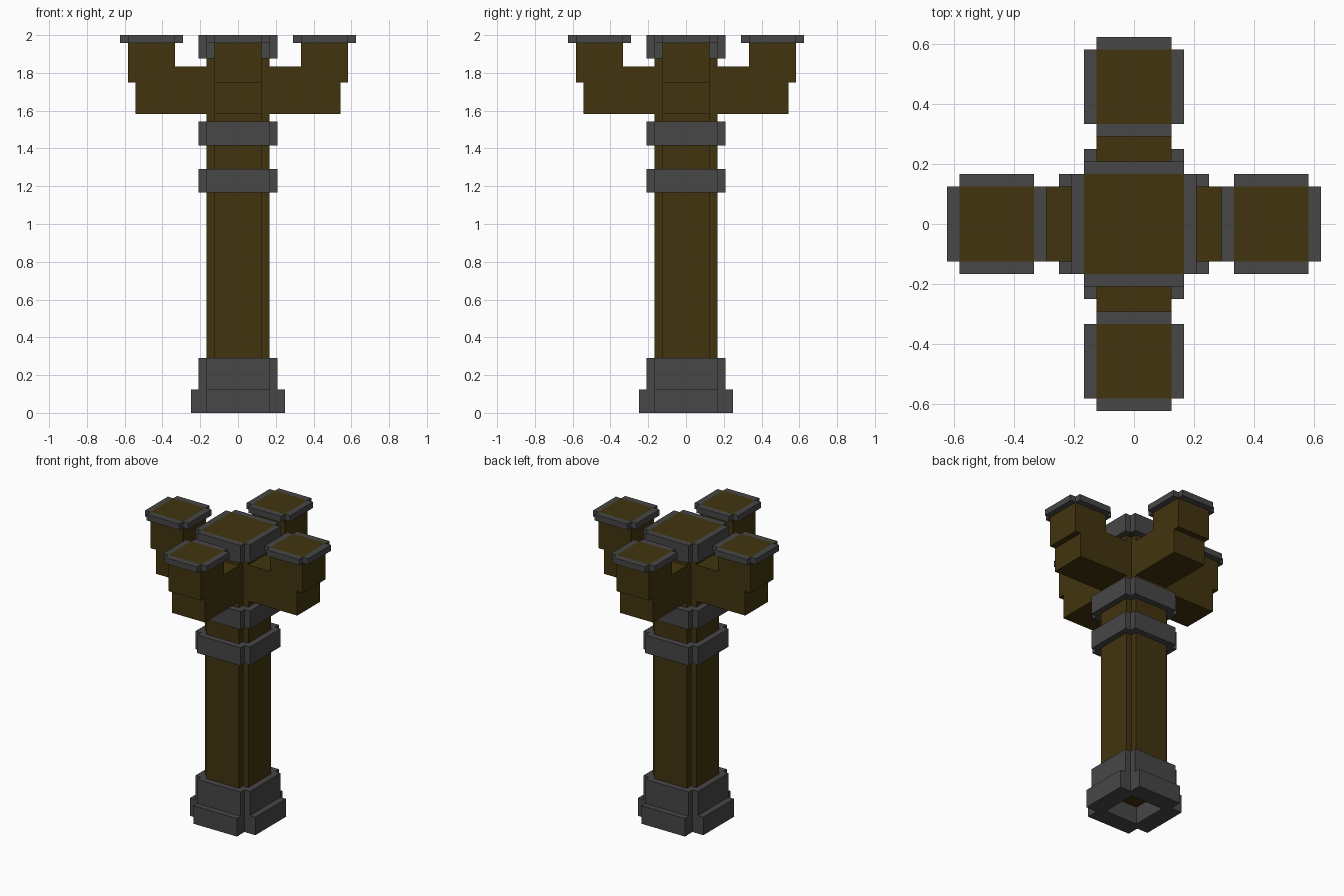
import bpy, bmesh
from mathutils import Matrix, Vector

if "Cube" in bpy.data.objects:
    bpy.data.objects.remove(bpy.data.objects["Cube"])

U = 1 / 24  # the model sits on a regular grid of this step


def material(name, rgb):
    m = bpy.data.materials.new(name)
    m.diffuse_color = (*rgb, 1)
    m.use_nodes = True
    m.node_tree.nodes["Principled BSDF"].inputs["Base Color"].default_value = m.diffuse_color
    return m


WOOD = material("dark_wood", (0.054, 0.034, 0.0048))
IRON = material("dark_grey_metal", (0.063, 0.063, 0.063))


def finish(name, bm, mat):
    bmesh.ops.recalc_face_normals(bm, faces=bm.faces[:])
    me = bpy.data.meshes.new(name)
    bm.to_mesh(me)
    bm.free()
    me.materials.append(mat)
    ob = bpy.data.objects.new(name, me)
    bpy.context.collection.objects.link(ob)
    return ob


def add_box(bm, x, y, z):
    """Box from (min, max) ranges in grid steps."""
    size = [(r[1] - r[0]) * U for r in (x, y, z)]
    mid = [(r[1] + r[0]) * U / 2 for r in (x, y, z)]
    bmesh.ops.create_cube(bm, size=1, matrix=Matrix.Translation(mid) @ Matrix.Diagonal((*size, 1)))


def cross_prism(name, reach, width, z0, z1, mat):
    """Cross-shaped outline (half reach, half width) extruded from z0 to z1."""
    a, b = reach, width
    quarter = [(a, -b), (a, b), (b, b)]
    pts = []
    for _ in range(4):
        pts += quarter
        quarter = [(-y, x) for x, y in quarter]
    bm = bmesh.new()
    face = bm.faces.new([bm.verts.new((x * U, y * U, z0 * U)) for x, y in pts])
    ext = bmesh.ops.extrude_face_region(bm, geom=[face])
    top = [v for v in ext["geom"] if isinstance(v, bmesh.types.BMVert)]
    bmesh.ops.translate(bm, verts=top, vec=Vector((0, 0, (z1 - z0) * U)))
    return finish(name, bm, mat)


def rim(name, cx, cy, half, z0, z1):
    """Four one-step-thick plates around a square block."""
    bm = bmesh.new()
    for s in (-1, 1):
        edge = sorted((s * half, s * (half + 1)))
        add_box(bm, (cx + edge[0], cx + edge[1]), (cy - half, cy + half), (z0, z1))
        add_box(bm, (cx - half, cx + half), (cy + edge[0], cy + edge[1]), (z0, z1))
    return finish(name, bm, IRON)


def block(name, cx, cy, half, z0, z1, mat):
    bm = bmesh.new()
    add_box(bm, (cx - half, cx + half), (cy - half, cy + half), (z0, z1))
    return finish(name, bm, mat)


# Column with notched corners, and its square head
cross_prism("column", 4, 3, 2.9, 45, WOOD)
block("column_head", 0, 0, 4, 45, 48, WOOD)
rim("column_head_rim", 0, 0, 4, 45, 48)

# Foot, hollow underneath
foot = cross_prism("foot", 6, 4, 0, 3, IRON)
cutter = block("foot_cutter", 0, 0, 3, -1, 4, IRON)
cutter.hide_render = True
cutter.hide_viewport = True
cut = foot.modifiers.new("hollow", "BOOLEAN")
cut.operation = "DIFFERENCE"
cut.solver = "EXACT"
cut.object = cutter
cross_prism("foot_collar", 5, 4, 3, 7, IRON)

# Metal bands
cross_prism("lower_band", 5, 4, 28, 31, IRON)
cross_prism("upper_band", 5, 4, 34, 37, IRON)

# Crossed arms with an upright and rim on each end
cross_prism("arms", 13, 3, 38, 44, WOOD)
for side, dx, dy in (("right", 1, 0), ("back", 0, 1), ("left", -1, 0), ("front", 0, -1)):
    block(side + "_upright", 11 * dx, 11 * dy, 3, 42, 48, WOOD)
    rim(side + "_upright_rim", 11 * dx, 11 * dy, 3, 47, 48)
